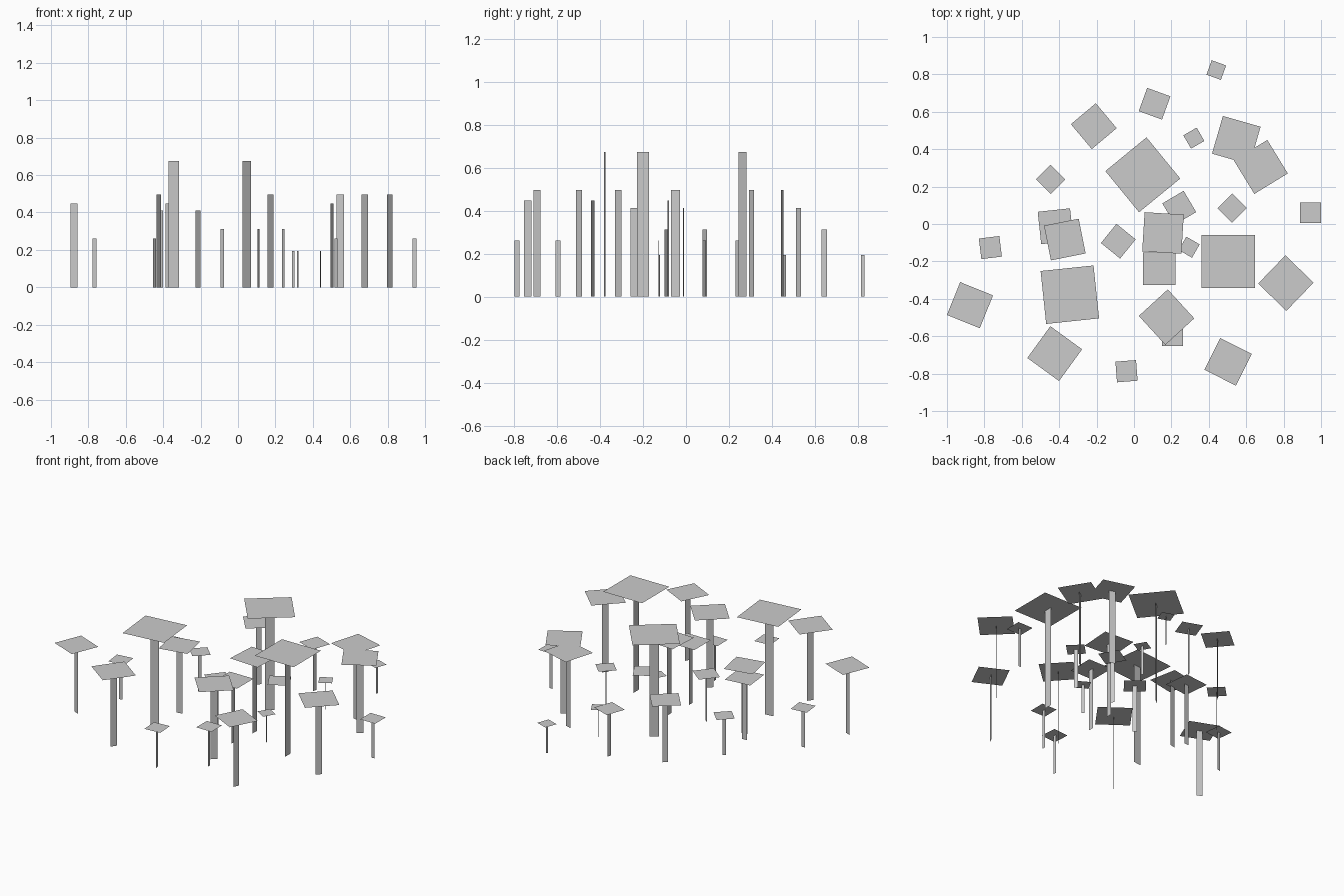
import bpy
from math import cos, sin, radians

# Proportions shared by every plant: cap side and stem width follow the height
CAP_RATIO = 0.422
STEM_RATIO = 0.2

# height: list of (x, y, stem direction in degrees)
PLANTS = {
    0.674: [(0.047, 0.263, 39.3), (0.504, -0.2, 90), (-0.343, -0.378, 6)],
    0.497: [(0.547, 0.448, 164), (0.678, 0.305, 211.5), (0.155, -0.048, 86.5),
            (0.812, -0.316, 46), (0.174, -0.498, 42.5), (-0.424, -0.693, 54)],
    0.449: [(-0.37, -0.083, 11.3), (-0.877, -0.434, -22), (0.503, -0.737, 63.3)],
    0.412: [(-0.215, 0.523, 220), (-0.419, -0.012, 6.2), (0.134, -0.24, 90)],
    0.313: [(0.11, 0.643, 250), (0.242, 0.087, 120.6), (-0.084, -0.092, -39)],
    0.262: [(-0.446, 0.239, 225), (0.525, 0.085, 135), (0.944, 0.06, 180),
            (-0.768, -0.126, 7), (0.206, -0.596, 90), (-0.04, -0.787, -85.5)],
    0.195: [(0.44, 0.823, 250), (0.32, 0.459, 120), (0.295, -0.124, -30)],
}


def quad(name, corners, loc, angle):
    """Single flat four-sided sheet."""
    mesh = bpy.data.meshes.new(name)
    mesh.from_pydata(corners, [], [(0, 1, 2, 3)])
    obj = bpy.data.objects.new(name, mesh)
    obj.location = loc
    obj.rotation_euler.z = radians(angle)
    bpy.context.collection.objects.link(obj)
    return obj


def plant(x, y, height, angle):
    c = height * CAP_RATIO / 2
    w = c * STEM_RATIO
    # upright flat stem
    quad("stem", [(-w, 0, 0), (w, 0, 0), (w, 0, height), (-w, 0, height)], (x, y, 0), angle)
    # level square cap
    quad("cap", [(-c, -c, 0), (c, -c, 0), (c, c, 0), (-c, c, 0)], (x, y, height), angle)


for height, spots in PLANTS.items():
    for x, y, angle in spots:
        plant(x, y, height, angle)
